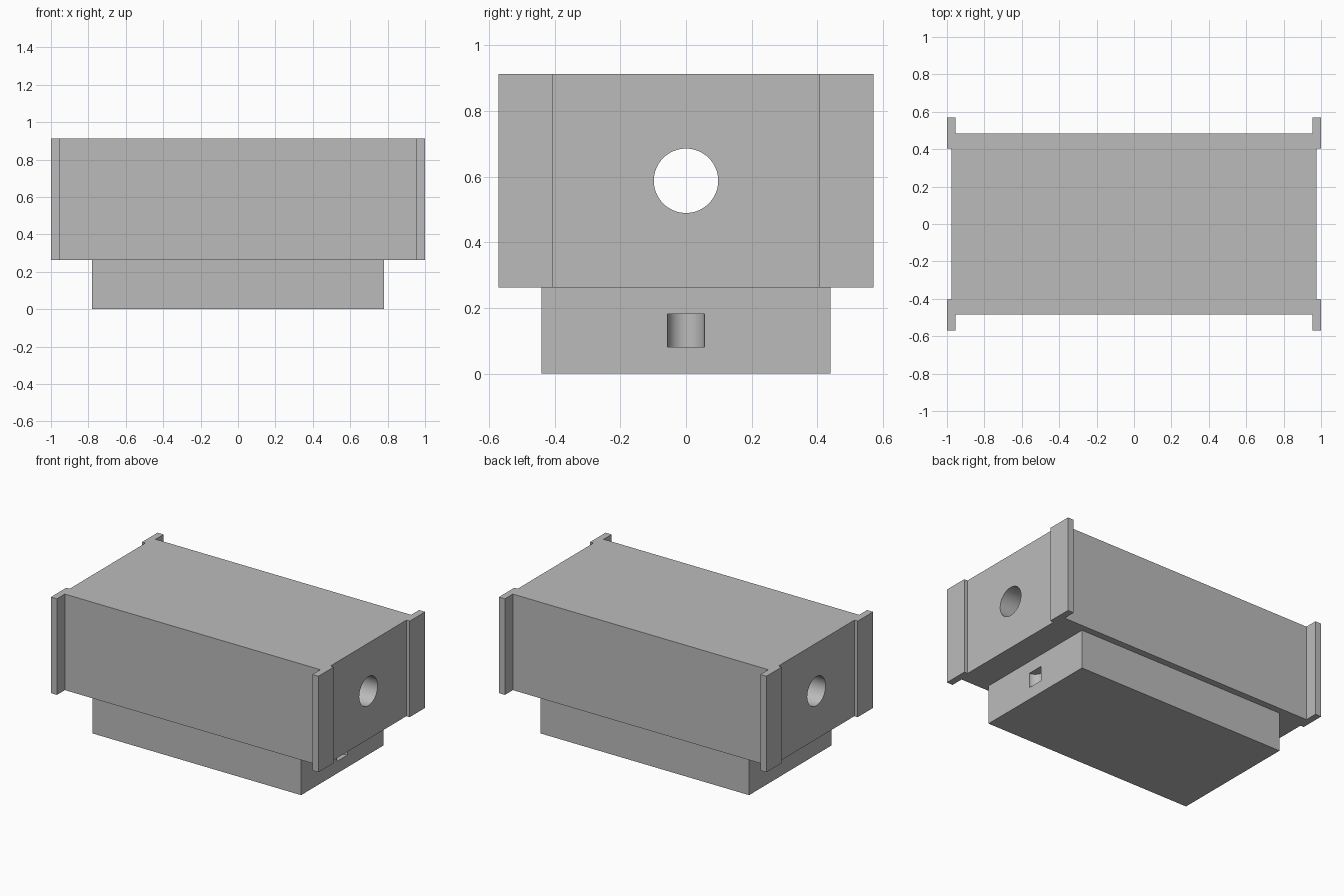
import bpy, bmesh, math

cube = bpy.data.objects.get("Cube")
if cube:
    bpy.data.objects.remove(cube, do_unlink=True)

grey = bpy.data.materials.new("plain grey")
grey.use_nodes = True
colour = (0.5, 0.5, 0.5, 1)
grey.diffuse_color = colour
grey.node_tree.nodes["Principled BSDF"].inputs["Base Color"].default_value = colour


def prism(name, outline, bottom, top):
    """Extrude a flat outline upwards into a solid."""
    bm = bmesh.new()
    face = bm.faces.new([bm.verts.new((x, y, bottom)) for x, y in outline])
    up = bmesh.ops.extrude_face_region(bm, geom=[face])["geom"]
    bmesh.ops.translate(bm, vec=(0, 0, top - bottom),
                        verts=[v for v in up if isinstance(v, bmesh.types.BMVert)])
    bmesh.ops.recalc_face_normals(bm, faces=bm.faces)
    mesh = bpy.data.meshes.new(name)
    bm.to_mesh(mesh)
    bm.free()
    mesh.materials.append(grey)
    obj = bpy.data.objects.new(name, mesh)
    bpy.context.collection.objects.link(obj)
    return obj


def drill(target, name, radius, depth, location, rotation=(0, 0, 0)):
    """Cut a round hole, then keep only its rim edges sharp."""
    bpy.ops.mesh.primitive_cylinder_add(vertices=64, radius=radius, depth=depth,
                                        location=location, rotation=rotation)
    cutter = bpy.context.object
    cutter.name = name
    cutter.data.materials.append(grey)
    cutter.hide_render = True
    mod = target.modifiers.new("hole", "BOOLEAN")
    mod.operation = "DIFFERENCE"
    mod.solver = "EXACT"
    mod.object = cutter
    bpy.ops.object.select_all(action="DESELECT")
    target.select_set(True)
    bpy.context.view_layer.objects.active = target
    bpy.ops.object.modifier_apply(modifier=mod.name)
    bpy.data.objects.remove(cutter, do_unlink=True)
    bpy.ops.object.shade_smooth_by_angle(angle=math.radians(30))


# Upper housing: one quarter of the flanged outline, mirrored round
quarter = [(0.975, 0.405), (1.0, 0.405), (1.0, 0.57), (0.955, 0.57), (0.955, 0.485)]
half = quarter + [(-x, y) for x, y in reversed(quarter)]
outline = half + [(-x, -y) for x, y in half]
housing = prism("housing", outline, 0.263, 0.912)
drill(housing, "bore_cutter", 0.098, 3, (0, 0, 0.587), (0, math.pi / 2, 0))

# Lower base block with a half-round notch in its left end
base = prism("base", [(0.78, 0.44), (-0.78, 0.44), (-0.78, -0.44), (0.78, -0.44)], 0, 0.263)
drill(base, "notch_cutter", 0.056, 0.1, (0.78, 0, 0.132))
